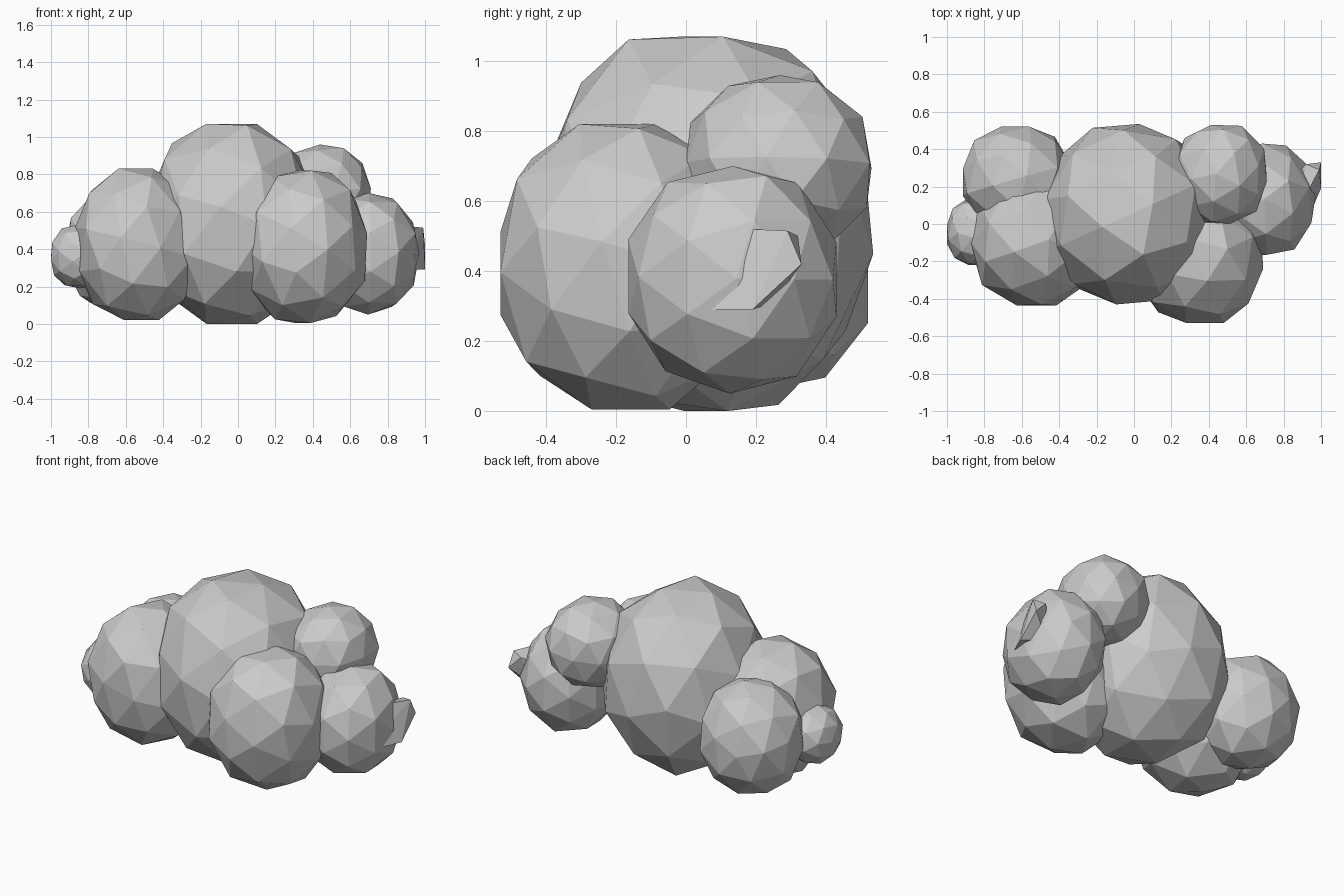
import bpy, bmesh, random
from mathutils import Euler

if "Cube" in bpy.data.objects:
    bpy.data.objects.remove(bpy.data.objects["Cube"])

random.seed(11)


def add_object(name, bm):
    mesh = bpy.data.meshes.new(name)
    bm.to_mesh(mesh)
    bm.free()
    obj = bpy.data.objects.new(name, mesh)
    bpy.context.collection.objects.link(obj)


def puff(name, lo, hi, jitter=0.02, swell=1.04):
    """Faceted, slightly irregular ball; swollen a little, then pressed into the box lo..hi."""
    bm = bmesh.new()
    bmesh.ops.create_icosphere(bm, subdivisions=2, radius=1)
    spin = Euler([random.uniform(0, 6.28) for _ in range(3)]).to_matrix()
    for v in bm.verts:
        v.co = spin @ v.co * (1 + random.uniform(-jitter, jitter))
    for i in range(3):
        a = min(v.co[i] for v in bm.verts)
        b = max(v.co[i] for v in bm.verts)
        mid, half = (lo[i] + hi[i]) / 2, (hi[i] - lo[i]) / 2
        for v in bm.verts:
            t = ((v.co[i] - a) / (b - a) * 2 - 1) * swell
            v.co[i] = mid + half * max(-1, min(1, t))
    add_object(name, bm)


def chunk(name, points):
    """Angular lump wrapped around a few corner points."""
    bm = bmesh.new()
    for p in points:
        bm.verts.new(p)
    bmesh.ops.convex_hull(bm, input=bm.verts[:])
    add_object(name, bm)


# Large middle puff
puff("cloud_center", (-0.475, -0.43, 0.0), (0.41, 0.535, 1.07))
# Two big puffs at the front
puff("cloud_front_left", (-0.87, -0.435, 0.02), (-0.2, 0.26, 0.83))
puff("cloud_front_right", (0.02, -0.53, 0.005), (0.69, 0.17, 0.82))
# Puffs at the back and right
puff("cloud_back_left", (-0.915, -0.05, 0.06), (-0.34, 0.52, 0.73))
puff("cloud_back_right", (0.21, 0.0, 0.45), (0.71, 0.53, 0.96))
puff("cloud_right", (0.42, -0.165, 0.05), (0.97, 0.43, 0.70))
# Small end puffs: a rounded one on the left, an angular one on the right
puff("cloud_left_tip", (-1.0, -0.22, 0.19), (-0.7, 0.13, 0.53))
chunk("cloud_right_tip", [
    (0.88, 0.08, 0.525), (0.99, 0.29, 0.515), (1.0, 0.33, 0.42), (1.0, 0.19, 0.29),
    (0.90, -0.04, 0.29), (0.92, 0.32, 0.50), (0.86, 0.25, 0.31), (0.75, 0.15, 0.40)])
